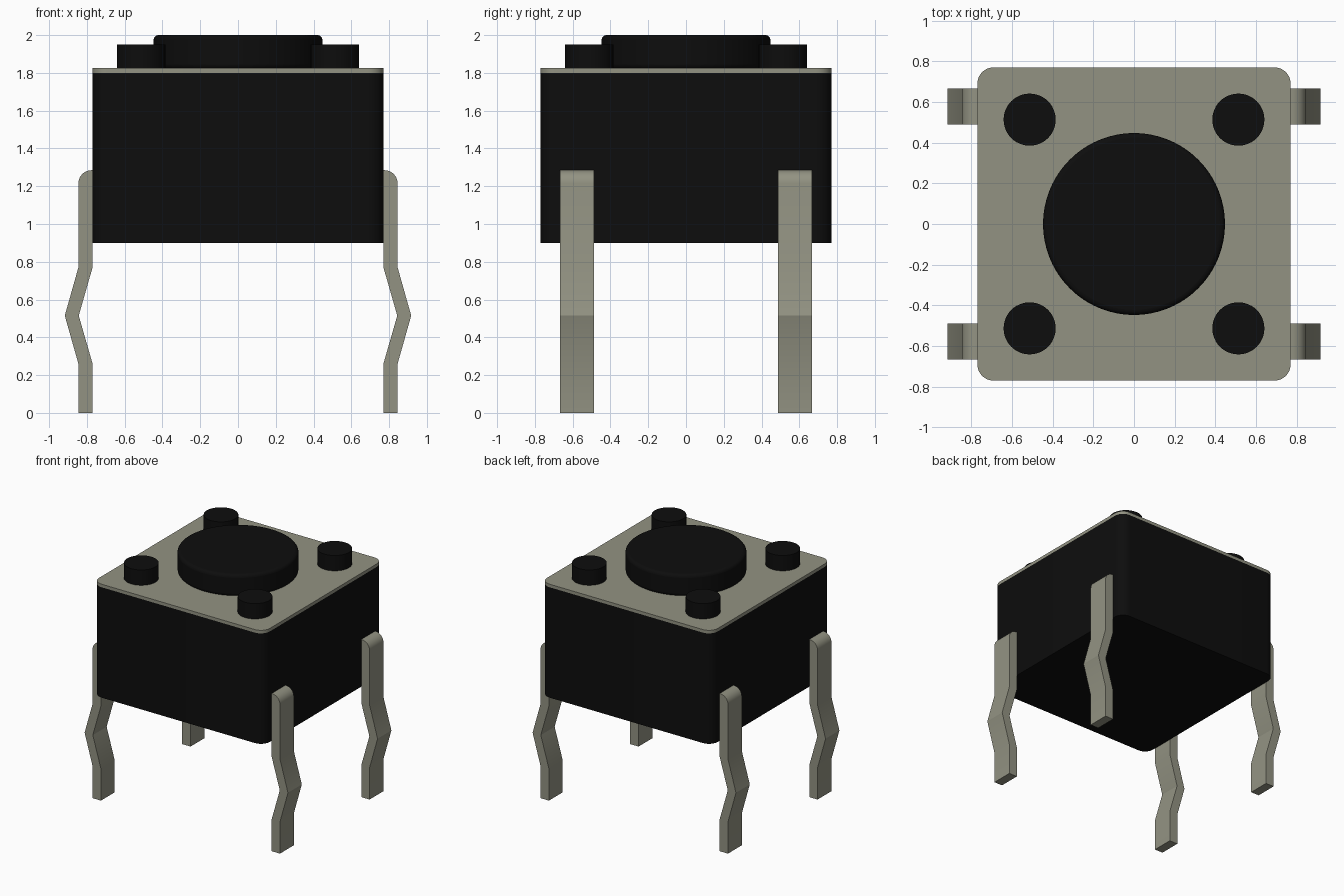
import bpy
import bmesh
import math

if "Cube" in bpy.data.objects:
    bpy.data.objects.remove(bpy.data.objects["Cube"])


def material(name, rgb):
    m = bpy.data.materials.new(name)
    m.diffuse_color = (*rgb, 1.0)
    m.use_nodes = True
    m.node_tree.nodes["Principled BSDF"].inputs["Base Color"].default_value = m.diffuse_color
    return m


BLACK = material("black plastic", (0.004, 0.004, 0.004))
METAL = material("grey metal", (0.29, 0.29, 0.225))


def arc(cx, cy, r, a0, a1, n):
    """Points on an arc, angles in degrees."""
    out = []
    for i in range(n + 1):
        a = math.radians(a0 + (a1 - a0) * i / n)
        out.append((cx + r * math.cos(a), cy + r * math.sin(a)))
    return out


def prism(name, base, offset, mat):
    """Closed solid from a planar outline pushed along an offset."""
    bm = bmesh.new()
    face = bm.faces.new([bm.verts.new(p) for p in base])
    ext = bmesh.ops.extrude_face_region(bm, geom=[face])
    verts = [g for g in ext["geom"] if isinstance(g, bmesh.types.BMVert)]
    bmesh.ops.translate(bm, verts=verts, vec=offset)
    bmesh.ops.recalc_face_normals(bm, faces=bm.faces)
    mesh = bpy.data.meshes.new(name)
    bm.to_mesh(mesh)
    bm.free()
    mesh.materials.append(mat)
    obj = bpy.data.objects.new(name, mesh)
    bpy.context.collection.objects.link(obj)
    smooth(obj)
    return obj


def smooth(obj):
    bpy.ops.object.select_all(action='DESELECT')
    obj.select_set(True)
    bpy.context.view_layer.objects.active = obj
    bpy.ops.object.shade_smooth_by_angle(angle=math.radians(30))


def rounded_square(half, r, z):
    pts = []
    for sx, sy, a in ((1, 1, 0), (-1, 1, 90), (-1, -1, 180), (1, -1, 270)):
        pts += arc(sx * (half - r), sy * (half - r), r, a, a + 90, 10)
    return [(x, y, z) for x, y in pts]


def disc(name, x, y, r, z0, z1, n):
    ring = arc(x, y, r, 0, 360, n)[:-1]
    return prism(name, [(px, py, z0) for px, py in ring], (0, 0, z1 - z0), BLACK)


# Housing and metal cover plate
prism("housing", rounded_square(0.77, 0.08, 0.90), (0, 0, 0.90), BLACK)
prism("cover_plate", rounded_square(0.77, 0.08, 1.80), (0, 0, 0.025), METAL)

# Push button with a softened top edge
button = disc("button", 0, 0, 0.447, 1.82, 2.0, 96)
bevel = button.modifiers.new("top edge", 'BEVEL')
bevel.width = 0.025
bevel.segments = 4
bevel.limit_method = 'ANGLE'
bevel.angle_limit = math.radians(60)

# Corner pegs
for sx in (-1, 1):
    for sy in (-1, 1):
        disc("corner_peg", sx * 0.513, sy * 0.513, 0.128, 1.82, 1.95, 48)

# Kinked legs, rounded at the outer top corner
side = [(0.77, 0), (0.845, 0), (0.845, 0.26), (0.917, 0.515), (0.845, 0.77)]
side += arc(0.775, 1.215, 0.07, 0, 90, 8)
side += [(0.76, 1.285), (0.76, 0.91), (0.77, 0.90),
         (0.77, 0.77), (0.843, 0.515), (0.77, 0.26)]
for sx in (-1, 1):
    for sy in (-1, 1):
        prism("leg", [(sx * x, sy * 0.488, z) for x, z in side],
              (0, sy * 0.178, 0), METAL)
